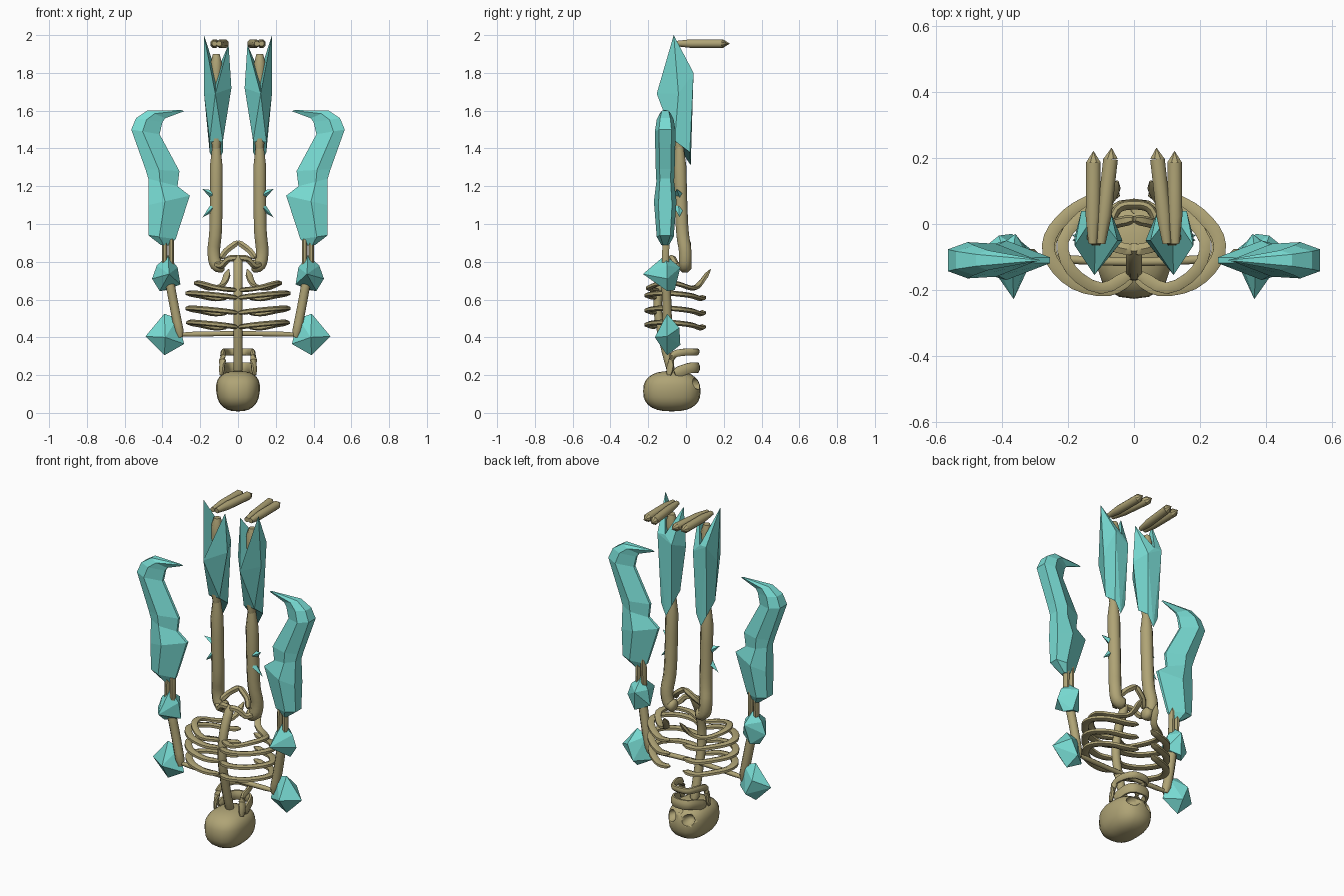
import bpy, bmesh, math
from mathutils import Vector

if "Cube" in bpy.data.objects:
    bpy.data.objects.remove(bpy.data.objects["Cube"])


def material(name, rgb):
    m = bpy.data.materials.new(name)
    m.diffuse_color = (*rgb, 1)
    m.use_nodes = True
    m.node_tree.nodes["Principled BSDF"].inputs["Base Color"].default_value = m.diffuse_color
    return m


BONE = material("bone tan", (0.43, 0.37, 0.18))
CRYSTAL = material("crystal teal", (0.19, 0.72, 0.66))


def make(name, verts, faces, mat, smooth=False):
    me = bpy.data.meshes.new(name)
    me.from_pydata([tuple(v) for v in verts], [], faces)
    bm = bmesh.new()
    bm.from_mesh(me)
    bmesh.ops.recalc_face_normals(bm, faces=bm.faces)
    bm.to_mesh(me)
    bm.free()
    me.materials.append(mat)
    ob = bpy.data.objects.new(name, me)
    bpy.context.collection.objects.link(ob)
    if smooth:
        bpy.ops.object.select_all(action='DESELECT')
        ob.select_set(True)
        bpy.context.view_layer.objects.active = ob
        bpy.ops.object.shade_smooth_by_angle(angle=math.radians(50))
    return ob


def flip(points, s):
    return [(s * p[0], *p[1:]) for p in points]


def spline(pts, steps):
    """Catmull-Rom resampling of a path."""
    p = [Vector(q) for q in pts]
    p = [2 * p[0] - p[1]] + p + [2 * p[-1] - p[-2]]
    out = []
    for a, b, c, d in zip(p, p[1:], p[2:], p[3:]):
        for k in range(steps):
            t = k / steps
            out.append(0.5 * (2 * b + (c - a) * t + (2 * a - 5 * b + 4 * c - d) * t * t
                              + (3 * b - a - 3 * c + d) * t ** 3))
    return out + [p[-2]]


def tube(name, pts, w, h, sides=8, steps=4, ends=(0.6, 0.6), up=(0, 0, 1)):
    """Sweep an ellipse (half width w, half height h along up) along a path."""
    path = spline(pts, steps)
    n, verts, faces, up = len(path), [], [], Vector(up)
    for i, c in enumerate(path):
        t = (path[min(i + 1, n - 1)] - path[max(i - 1, 0)]).normalized()
        side = t.cross(up).normalized()
        top = side.cross(t)
        k = ends[0] if i == 0 else ends[1] if i == n - 1 else 1
        for j in range(sides):
            a = 2 * math.pi * (j + 0.5) / sides
            verts.append(c + k * (side * w * math.cos(a) + top * h * math.sin(a)))
    for i in range(n - 1):
        for j in range(sides):
            a, b = i * sides + j, i * sides + (j + 1) % sides
            faces.append((a, b, b + sides, a + sides))
    faces += [tuple(range(sides)), tuple(range((n - 1) * sides, n * sides))]
    return make(name, verts, faces, BONE, True)


def hull(name, pts):
    bm = bmesh.new()
    for p in pts:
        bm.verts.new(p)
    res = bmesh.ops.convex_hull(bm, input=bm.verts)
    junk = [v for v in res["geom_interior"] if isinstance(v, bmesh.types.BMVert)]
    bmesh.ops.delete(bm, geom=junk, context='VERTS')
    me = bpy.data.meshes.new(name)
    bm.to_mesh(me)
    bm.free()
    me.materials.append(CRYSTAL)
    ob = bpy.data.objects.new(name, me)
    bpy.context.collection.objects.link(ob)


def blob(name, c, r, power=1.0, seg=20, rings=14):
    """Squared-off ellipsoid."""
    bm = bmesh.new()
    bmesh.ops.create_uvsphere(bm, u_segments=seg, v_segments=rings, radius=1)
    for v in bm.verts:
        v.co = [c[i] + r[i] * math.copysign(abs(v.co[i]) ** power, v.co[i]) for i in range(3)]
    vs = [v.co.copy() for v in bm.verts]
    fs = [tuple(v.index for v in f.verts) for f in bm.faces]
    bm.free()
    return make(name, vs, fs, BONE, True)


# Cranium: wider at the cheek end, with sockets and nose cut into the face
skull = blob("cranium", (0, -0.075, 0.115), (0.122, 0.152, 0.107), 0.8)
for v in skull.data.vertices:
    v.co.x *= 0.9 + 0.7 * (v.co.z - 0.05)
cuts = [((s * 0.056, 0.07, 0.155), (0.036, 0.06, 0.032)) for s in (1, -1)]
cuts.append(((0, 0.08, 0.2), (0.018, 0.05, 0.026)))
for c, r in cuts:
    cutter = blob("socket_cutter", c, r, 1, 12, 8)
    cutter.hide_render = True
    mod = skull.modifiers.new("socket", 'BOOLEAN')
    mod.operation, mod.object, mod.solver = 'DIFFERENCE', cutter, 'EXACT'
    bpy.context.view_layer.objects.active = skull
    bpy.ops.object.modifier_apply(modifier=mod.name)
    bpy.data.objects.remove(cutter)

# Jaw, upper teeth row
half = [(0.088, -0.09, 0.2), (0.08, -0.07, 0.3), (0.076, -0.02, 0.32), (0.05, 0.045, 0.322)]
tube("lower_jaw", half + [(0, 0.058, 0.322)] + flip(half[::-1], -1), 0.014, 0.02, up=(0, 0.3, 1))
half = [(0.085, -0.06, 0.21), (0.07, 0.01, 0.235), (0.045, 0.05, 0.24)]
tube("upper_jaw", half + [(0, 0.06, 0.24)] + flip(half[::-1], -1), 0.014, 0.03)

# Spine and collar
tube("spine", [(0, -0.07, 0.19), (0, -0.115, 0.36), (0, -0.15, 0.55), (0, -0.13, 0.7), (0, -0.07, 0.83)],
     0.026, 0.024, up=(0, 1, 0))
tube("collar_bone", [(-0.33, -0.1, 0.415), (0, -0.115, 0.42), (0.33, -0.1, 0.415)], 0.014, 0.014)

FOREARM = [  # outer x, z, inner x, z, half thickness
    (0.41, 0.89, 0.37, 0.885, 0.02), (0.475, 0.94, 0.33, 0.92, 0.045),
    (0.475, 1.1, 0.255, 1.15, 0.06), (0.475, 1.24, 0.32, 1.2, 0.047),
    (0.49, 1.29, 0.31, 1.28, 0.05), (0.565, 1.5, 0.415, 1.475, 0.055),
    (0.54, 1.56, 0.40, 1.54, 0.045), (0.48, 1.6, 0.385, 1.56, 0.03),
    (0.30, 1.603, 0.285, 1.597, 0.003)]

for s, tag in ((1, "right"), (-1, "left")):
    # Ribs wrapping from the spine round to the chest
    for i, z in enumerate((0.62, 0.54, 0.465)):
        k = (1.0, 1.0, 0.98)[i]
        path = [(0.01, -0.165, z - 0.01), (0.08, -0.2, z), (0.18, -0.18, z + 0.01), (0.25, -0.11, z + 0.015),
                (0.255, -0.04, z + 0.01), (0.2, 0.03, z), (0.12, 0.075, z - 0.015), (0.045, 0.09, z - 0.005)]
        tube(f"{tag}_rib_{i + 1}", [(s * k * x, y, h) for x, y, h in path], 0.022, 0.014, 6, 3, (0.7, 0.3))
    tube(f"{tag}_floating_rib", flip([(0.01, -0.15, 0.65), (0.1, -0.195, 0.66), (0.19, -0.14, 0.685),
         (0.215, -0.05, 0.685), (0.15, 0.03, 0.66), (0.08, 0.07, 0.68), (0.05, 0.13, 0.76)], s),
         0.02, 0.013, 6, 3, (0.7, 0.2))

    # Arm bones
    tube(f"{tag}_upper_arm", flip([(0.305, -0.1, 0.4), (0.335, -0.1, 0.55), (0.37, -0.11, 0.74)], s),
         0.026, 0.026, up=(0, 1, 0))
    for dx in (-0.017, 0.017):
        tube(f"{tag}_forearm_bone", flip([(0.37 + dx, -0.11, 0.72), (0.37 + dx, -0.105, 0.98)], s),
             0.016, 0.02, up=(0, 1, 0))

    # Shoulder and elbow crystals
    hull(f"{tag}_shoulder_crystal", flip([(0.39, -0.1, 0.305), (0.49, -0.1, 0.405), (0.39, -0.1, 0.525),
         (0.32, -0.09, 0.5), (0.285, -0.1, 0.365), (0.385, -0.165, 0.4), (0.37, -0.03, 0.36),
         (0.41, -0.035, 0.45)], s))
    hull(f"{tag}_elbow_crystal", flip([(0.37, -0.11, 0.835), (0.455, -0.1, 0.71), (0.415, -0.1, 0.645),
         (0.305, -0.1, 0.68), (0.32, -0.1, 0.77), (0.365, -0.228, 0.735), (0.36, -0.03, 0.77),
         (0.38, -0.06, 0.65), (0.43, -0.1, 0.78)], s))

    # Clawed forearm crystal lofted from five-sided rings
    verts, faces = [], []
    for xo, zo, xi, zi, t in FOREARM:
        for f, d in ((0, 0.6), (0.4, 1), (1, 0.15), (1, -0.15), (0.4, -1), (0, -0.6)):
            verts.append((s * (xo + (xi - xo) * f), -0.11 + d * t, zo + (zi - zo) * f))
    last = 6 * (len(FOREARM) - 1)
    for a in range(0, last, 6):
        for j in range(6):
            k = (j + 1) % 6
            faces.append((a + j, a + k, a + 6 + k, a + 6 + j))
    faces += [tuple(range(6)), tuple(range(last, last + 6))]
    make(f"{tag}_forearm_crystal", verts, faces, CRYSTAL)

    # Pelvis half: hip bar and arch
    tube(f"{tag}_hip_bar", flip([(0, -0.08, 0.82), (0.05, -0.07, 0.815), (0.085, -0.05, 0.78), (0.12, -0.02, 0.79)], s),
         0.02, 0.017, 6)
    tube(f"{tag}_pelvis_arch", flip([(0.09, -0.03, 0.82), (0.06, 0.0, 0.86), (0, 0.015, 0.905)], s),
         0.018, 0.016, 6, up=(0, 1, 0))

    # Leg bones
    tube(f"{tag}_thigh", flip([(0.07, -0.005, 0.775), (0.115, -0.005, 0.785), (0.128, -0.005, 0.86),
         (0.117, -0.022, 1.0), (0.115, -0.035, 1.42)], s), 0.036, 0.036, up=(0, 1, 0))
    tube(f"{tag}_shin", flip([(0.115, -0.035, 1.38), (0.115, -0.035, 1.7), (0.115, -0.03, 1.9)], s),
         0.032, 0.034, up=(0, 1, 0))

    # Shin crystal with two upper spikes and a valley between them
    pts = [(0.15, -0.06, 1.44), (0.08, -0.06, 1.44), (0.08, 0.02, 1.38), (0.115, 0.025, 1.31),
           (0.15, 0.02, 1.38), (0.12, -0.155, 1.69), (0.035, -0.05, 1.72), (0.07, 0.035, 1.75),
           (0.16, 0.04, 1.8), (0.18, -0.04, 1.69), (0.05, -0.05, 1.95), (0.18, -0.065, 2.0),
           (0.115, 0.035, 1.8)]
    faces = [(0, 1, 5), (1, 6, 5), (0, 5, 9), (1, 2, 7, 6), (2, 3, 7), (3, 8, 7), (3, 4, 8),
             (4, 0, 9, 8), (5, 6, 10), (5, 11, 9), (6, 7, 10), (7, 12, 10), (7, 8, 12),
             (8, 11, 12), (9, 11, 8), (5, 10, 12), (5, 12, 11), (0, 4, 3, 2, 1)]
    make(f"{tag}_shin_crystal", flip(pts, s), faces, CRYSTAL)

    # Small thigh shards
    for z, tip in ((1.155, (0.188, -0.05, 1.185)), (1.085, (0.188, -0.035, 1.035))):
        hull(f"{tag}_thigh_shard", flip([(0.135, -0.06, z), (0.135, -0.01, z), (0.14, -0.04, z + 0.025),
             (0.14, -0.03, z - 0.025), tip], s))

    # Foot: two long bones with pointed toes
    for x0, x1, y1 in ((0.125, 0.123, 0.222), (0.1, 0.068, 0.232)):
        mid = (x1 + 0.1 * (x0 - x1), y1 - 0.035, 1.955)
        tube(f"{tag}_foot_bone", flip([(x0, -0.06, 1.955), mid], s), 0.024, 0.024, 8, 3, (0.6, 1))
        ring = [(mid[0] + 0.024 * math.cos(a), mid[1], 1.955 + 0.024 * math.sin(a))
                for a in [math.pi * (j + 0.5) / 4 for j in range(8)]]
        make(f"{tag}_toe_tip", flip(ring + [(x1, y1, 1.955)], s),
             [(j, (j + 1) % 8, 8) for j in range(8)] + [tuple(range(8))], BONE)
